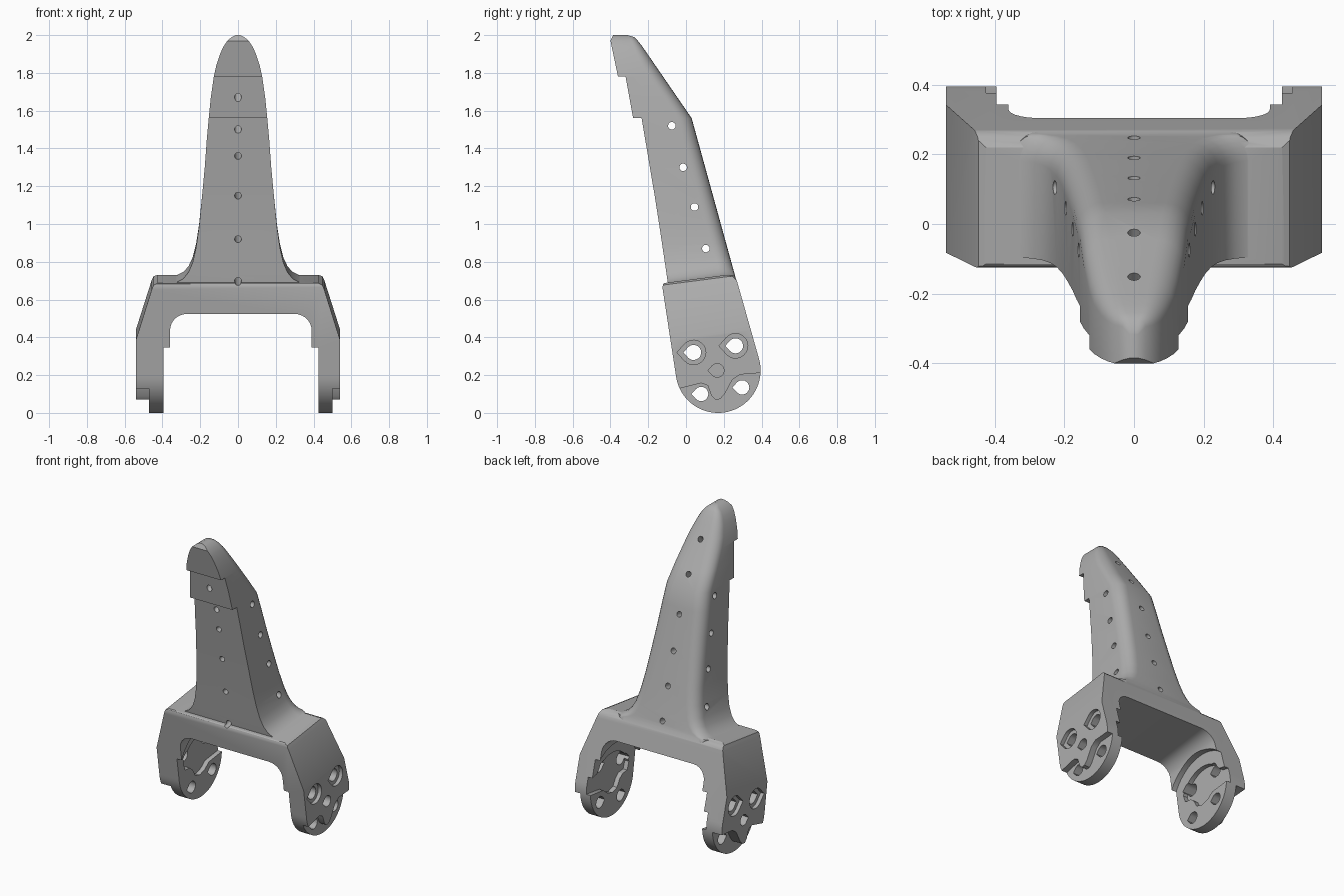
import bpy, bmesh, math
from mathutils import Vector

cube = bpy.data.objects.get("Cube")
if cube:
    bpy.data.objects.remove(cube, do_unlink=True)

grey = bpy.data.materials.new("plain grey")
grey.use_nodes = True
grey.diffuse_color = (0.42, 0.42, 0.42, 1)
grey.node_tree.nodes["Principled BSDF"].inputs["Base Color"].default_value = (0.42, 0.42, 0.42, 1)

TILT = 0.13
HUB = (0.17, 0.225)


def loft(name, rings):
    """Closed solid through rings that share one point count."""
    bm = bmesh.new()
    loops = [[bm.verts.new(p) for p in ring] for ring in rings]
    n = len(loops[0])
    for a, b in zip(loops, loops[1:]):
        for i in range(n):
            j = (i + 1) % n
            bm.faces.new((a[i], a[j], b[j], b[i]))
    bm.faces.new(loops[0][::-1])
    bm.faces.new(loops[-1])
    bmesh.ops.recalc_face_normals(bm, faces=bm.faces[:])
    mesh = bpy.data.meshes.new(name)
    bm.to_mesh(mesh)
    bm.free()
    mesh.materials.append(grey)
    obj = bpy.data.objects.new(name, mesh)
    bpy.context.scene.collection.objects.link(obj)
    return obj


def plate(name, outline, x0, x1):
    """Outline in y and z, extruded along x."""
    return loft(name, [[(x, y, z) for y, z in outline] for x in (x0, x1)])


def combine(target, tool, operation):
    mod = target.modifiers.new(operation.lower(), 'BOOLEAN')
    mod.operation = operation
    mod.solver = 'EXACT'
    mod.object = tool
    tool.hide_render = True
    bpy.context.view_layer.objects.active = target
    bpy.ops.object.modifier_apply(modifier=mod.name)
    bpy.data.objects.remove(tool, do_unlink=True)


def arc(centre, radius, start, end, count):
    angles = [math.radians(start + (end - start) * i / (count - 1)) for i in range(count)]
    return [(centre[0] + radius * math.cos(a), centre[1] + radius * math.sin(a)) for a in angles]


def teardrop(centre, radius):
    tip = (centre[0] - radius * 1.35, centre[1])
    return arc(centre, radius, -138, 138, 17) + [tip]


def drill(a, b, radius):
    """Round hole from a to b."""
    a, b = Vector(a), Vector(b)
    along = (b - a).normalized()
    side = Vector((1, 0, 0)) if abs(along.x) < 0.5 else Vector((0, 1, 0))
    up = along.cross(side).normalized()
    side = up.cross(along)
    ring = [side * u + up * v for u, v in arc((0, 0), radius, 0, 337.5, 16)]
    return loft("drill", [[a + p for p in ring], [b + p for p in ring]])


def interp(z, table):
    for (z0, v0), (z1, v1) in zip(table, table[1:]):
        if z <= z1:
            return v0 + (v1 - v0) * (z - z0) / (z1 - z0)
    return table[-1][1]


# Yoke: front outline swept backwards on a slight slope
outline = [(0.54, -0.3), (0.54, 0.43), (0.457, 0.70), (0.447, 0.725), (0.425, 0.735),
           (-0.425, 0.735), (-0.447, 0.725), (-0.457, 0.70), (-0.54, 0.43), (-0.54, -0.3),
           (-0.36, -0.3)]
outline += arc((-0.27, 0.48), 0.09, 180, 90, 8)
outline += arc((0.30, 0.48), 0.09, 90, 0, 8)
outline += [(0.39, -0.3)]
body = loft("mount_body", [[(x, y, z + TILT * (y - 0.25)) for x, z in outline] for y in (-0.4, 0.6)])

# Side outline trims the yoke and rounds the leg ends
side = [(-0.06, 0.78), (-0.10, 0.70), (-0.12, 0.683), (-0.125, 0.665)]
side += arc(HUB, 0.225, 187, 375, 40)
side += [(0.275, 0.68), (0.268, 0.703), (0.25, 0.72), (0.22, 0.731), (0.18, 0.78)]
combine(body, plate("side_trim", side, -0.7, 0.7), 'INTERSECT')

# Upright blade: level sections with rounded back corners
back = [(0.60, 0.293), (0.70, 0.267), (1.56, 0.03), (1.96, -0.245), (1.99, -0.275), (2.0, -0.31)]
front_low = [(0.60, -0.078), (0.70, -0.09), (1.56, -0.235)]
front_mid = [(1.56, -0.28), (1.78, -0.32)]
front_top = [(1.78, -0.36), (1.97, -0.40), (2.0, -0.385)]
widths = [(0.62, 0.35), (0.73, 0.35), (0.737, 0.325), (0.755, 0.29), (0.785, 0.262), (0.83, 0.24),
          (0.90, 0.222), (1.0, 0.206), (1.15, 0.19), (1.3, 0.176), (1.45, 0.165), (1.56, 0.155),
          (1.67, 0.144), (1.78, 0.128), (1.84, 0.115), (1.90, 0.095), (1.94, 0.077),
          (1.97, 0.057), (1.99, 0.033), (2.0, 0.012)]


def section(z, w, front):
    yb, yf = interp(z, back), interp(z, front)
    r = min(0.075, w * 0.6, (yb - yf) * 0.4)
    pts = [(-w, yf), (w, yf)]
    pts += arc((w - r, yb - r), r, 0, 90, 7) + arc((r - w, yb - r), r, 90, 180, 7)
    slope = TILT * max(0, min(1, (1.1 - z) / 0.35))
    return [(x, y, z + slope * (y - yb)) for x, y in pts]


rings = []
for front in (front_low, front_mid, front_top):
    rings += [section(z, w, front) for z, w in widths if front[0][0] <= z <= front[-1][0]]
combine(body, loft("blade", rings), 'UNION')

# Small holes: front to back along the blade, then side to side
for zf, yb, zb in [(0.70, 0.25, 0.77), (0.92, 0.19, 0.98), (1.15, 0.13, 1.19),
                   (1.36, 0.07, 1.41), (1.50, -0.025, 1.64), (1.67, -0.155, 1.82)]:
    yf = interp(zf, front_low) if zf < 1.56 else interp(zf, front_mid)
    a, b = Vector((0, yf, zf)), Vector((0, yb, zb))
    extra = (b - a).normalized() * 0.05
    combine(body, drill(a - extra, b + extra, 0.018), 'DIFFERENCE')
for y, z in [(-0.075, 1.52), (-0.015, 1.30), (0.045, 1.09), (0.105, 0.87)]:
    combine(body, drill((-0.6, y, z), (0.6, y, z), 0.02), 'DIFFERENCE')

# Leg ends: hub recess, lapped lower halves and teardrop bolt holes
lap = [(-0.2, 0.10), (-0.03, 0.13), (0.08, 0.158), (0.115, 0.145), (0.135, 0.09), (0.155, 0.07),
       (0.18, 0.073), (0.205, 0.10), (0.245, 0.175), (0.285, 0.203), (0.5, 0.22)]
inner_pocket = [(0.5, 0.23), (0.26, 0.20), (0.215, 0.165), (0.165, 0.15), (0.115, 0.165),
                (0.09, 0.21), (0.06, 0.235), (0.01, 0.24)]
inner_pocket += arc(HUB, 0.19, 160, 35, 14) + [(0.5, 0.30)]
for s, inner, lap_x in ((-1, 0.395, 0.47), (1, 0.425, 0.50)):
    cuts = [
        (arc(HUB, 0.275, 0, 354, 60), 0.2, inner),
        (lap + [(0.5, -0.2), (-0.2, -0.2)], lap_x, 0.7),
        (inner_pocket, 0.2, inner + 0.03),
        (teardrop((0.165, 0.225), 0.036), 0.49, 0.7),
    ]
    for centre in [(0.04, 0.32), (0.262, 0.355)]:
        cuts.append((teardrop(centre, 0.065), 0.515, 0.7))
        cuts.append((teardrop(centre, 0.04), 0.2, 0.7))
    for centre in [(0.08, 0.10), (0.297, 0.135)]:
        cuts.append((teardrop(centre, 0.038), 0.2, 0.7))
    for shape, x0, x1 in cuts:
        combine(body, plate("leg_cutter", shape, s * x0, s * x1), 'DIFFERENCE')

# Smooth curves, crisp edges
bpy.ops.object.select_all(action='DESELECT')
body.select_set(True)
bpy.context.view_layer.objects.active = body
bpy.ops.object.shade_smooth_by_angle(angle=math.radians(32))
